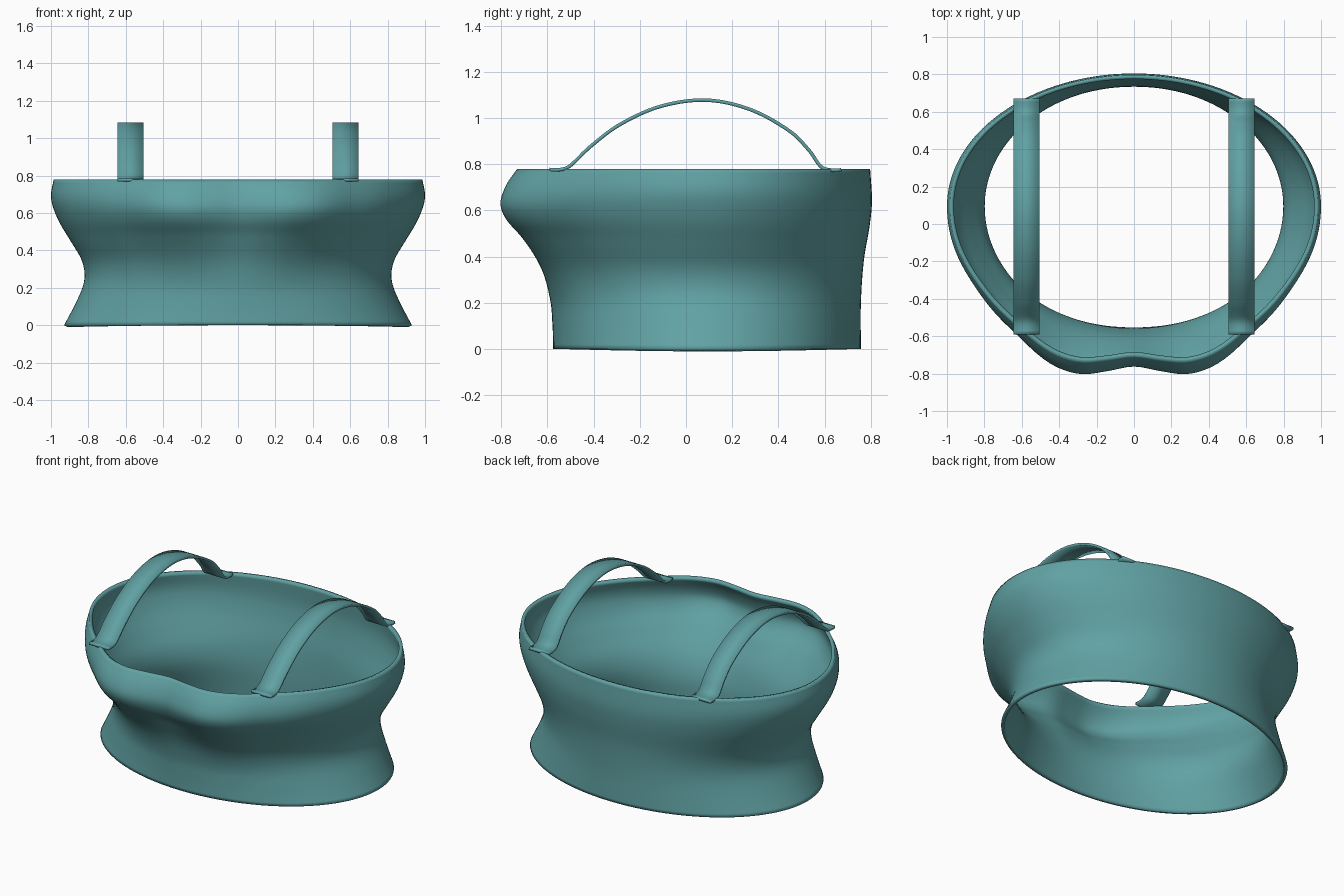
import bpy, math

if "Cube" in bpy.data.objects:
    bpy.data.objects.remove(bpy.data.objects["Cube"])

mat = bpy.data.materials.new("teal_fabric")
mat.diffuse_color = (0.12, 0.36, 0.37, 1)
mat.use_nodes = True
mat.node_tree.nodes["Principled BSDF"].inputs["Base Color"].default_value = mat.diffuse_color


def curve(pts, x):
    """Smooth Hermite interpolation through (x, value) points."""
    n = len(pts)
    x = min(max(x, pts[0][0]), pts[-1][0])
    i = next(k for k in range(n - 1) if x <= pts[k + 1][0])

    def slope(k):
        a, b = pts[max(k - 1, 0)], pts[min(k + 1, n - 1)]
        return (b[1] - a[1]) / (b[0] - a[0])
    (x0, y0), (x1, y1) = pts[i], pts[i + 1]
    h = x1 - x0
    s = (x - x0) / h
    return ((2*s**3 - 3*s*s + 1) * y0 + (s**3 - 2*s*s + s) * h * slope(i)
            + (3*s*s - 2*s**3) * y1 + (s**3 - s*s) * h * slope(i + 1))


def make(name, verts, faces):
    me = bpy.data.meshes.new(name)
    me.from_pydata(verts, [], faces)
    me.materials.append(mat)
    ob = bpy.data.objects.new(name, me)
    bpy.context.collection.objects.link(ob)
    bpy.context.view_layer.objects.active = ob
    ob.select_set(True)
    return ob


# Bodice profiles against height
half_width = [(0, .93), (.1, .877), (.2, .832), (.27, .82), (.35, .837), (.45, .895),
              (.55, .955), (.64, .992), (.7, 1.0), (.78, .985)]
front = [(0, .575), (.1, .577), (.21, .587), (.34, .63), (.48, .717), (.56, .78),
         (.63, .803), (.71, .78), (.78, .735)]
back = [(0, .757), (.2, .757), (.385, .77), (.535, .795), (.64, .805), (.78, .797)]
bust = [(0, 0), (.22, 0), (.4, .4), (.55, .9), (.63, 1), (.78, .85)]
# Front outline of the bust: angle from the side against relative depth
lobes = [(0, 0), (14.1, .222), (29.5, .45), (41.4, .633), (51.7, .778), (60, .9),
         (66.4, .967), (73.7, 1.0), (81.4, .983), (90, .955), (98.6, .983)]

CY, N, ROWS, TOP = .095, 160, 40, .78
verts, faces = [], []
for r in range(ROWS + 1):
    z = TOP * r / ROWS
    a, w = curve(half_width, z), curve(bust, z)
    for k in range(N):
        t = 2 * math.pi * k / N
        s = math.sin(t)
        if s >= 0:
            y = CY + (curve(back, z) - CY) * s
        else:
            ang = math.degrees(math.asin(min(1, -s)))
            y = CY - (curve(front, z) + CY) * ((1 - w) * -s + w * curve(lobes, ang))
        verts.append((a * math.cos(t), y, z))
for r in range(ROWS):
    for k in range(N):
        j = (k + 1) % N
        faces.append((r*N + k, r*N + j, (r+1)*N + j, (r+1)*N + k))
bodice = make("bodice", verts, faces)
sol = bodice.modifiers.new("fabric_thickness", 'SOLIDIFY')
sol.thickness, sol.offset = .022, -1

# Shoulder straps: a flat ribbon swept along an arch with end tabs
path = [(-.59, .777), (-.54, .777), (-.505, .79), (-.415, .875), (-.285, .972), (-.11, 1.05),
        (.086, 1.077), (.276, 1.037), (.45, .942), (.535, .857), (.583, .79), (.62, .775), (.672, .775)]
dist = [0]
for p, q in zip(path, path[1:]):
    dist.append(dist[-1] + math.dist(p, q))
ys = [(d, p[0]) for d, p in zip(dist, path)]
zs = [(d, p[1]) for d, p in zip(dist, path)]
SEG = 80
for side, name in ((-1, "left_strap"), (1, "right_strap")):
    v, f = [], []
    for i in range(SEG + 1):
        d = dist[-1] * i / SEG
        y, z = curve(ys, d), curve(zs, d)
        v += [(side * .575 - .069, y, z), (side * .575 + .069, y, z)]
    for i in range(SEG):
        f.append((2*i, 2*i + 1, 2*i + 3, 2*i + 2))
    strap = make(name, v, f)
    m = strap.modifiers.new("strap_thickness", 'SOLIDIFY')
    m.thickness, m.offset = .015, 0

bpy.ops.object.shade_smooth_by_angle(angle=math.radians(40))
